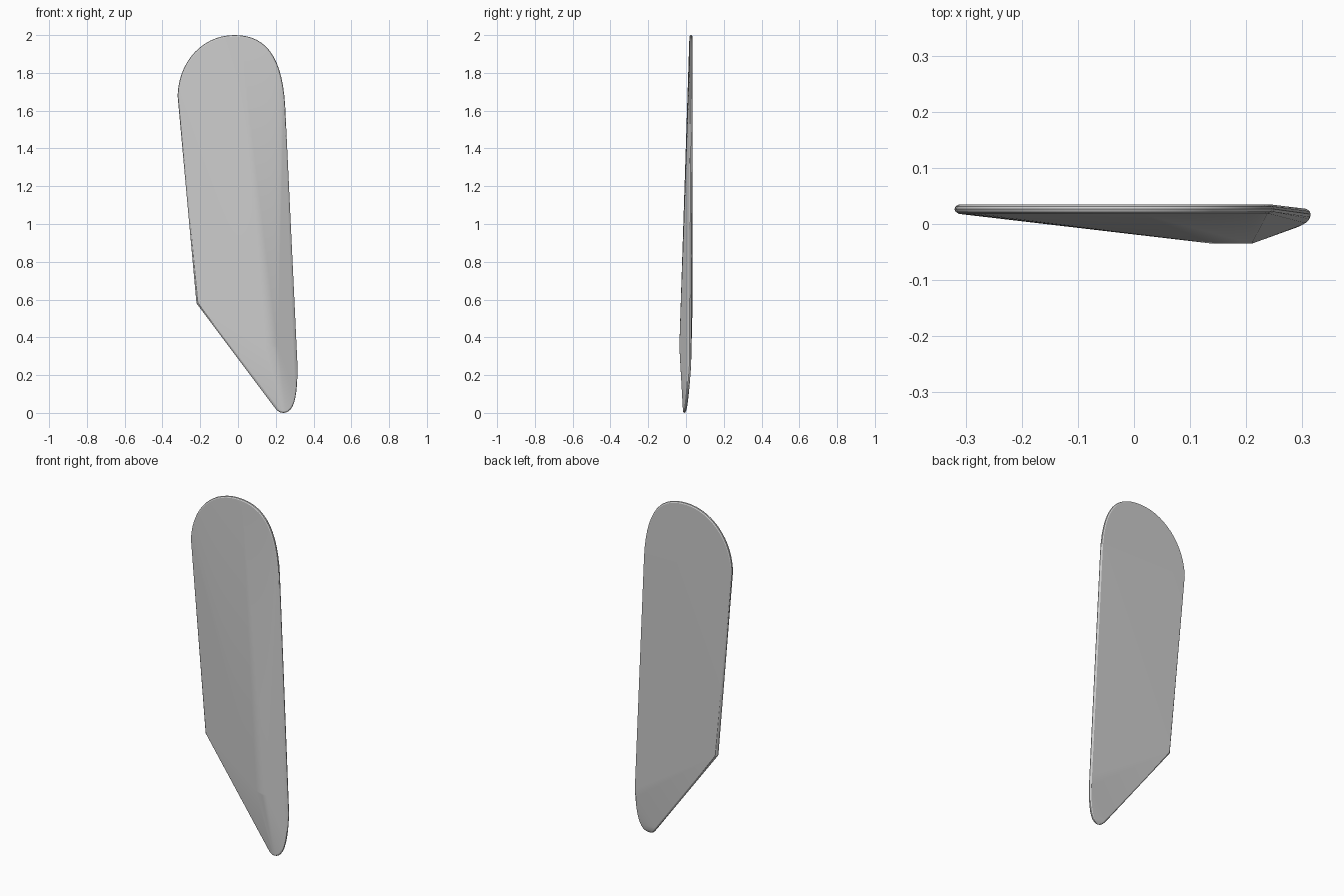
import bpy, bmesh
from mathutils import Vector

if "Cube" in bpy.data.objects:
    bpy.data.objects.remove(bpy.data.objects["Cube"])


def curve(a, b, c, d, n):
    """Points on a cubic curve, last one left out."""
    out = []
    for i in range(n):
        t = i / n
        u = 1 - t
        out.append([u**3 * a[k] + 3*u*u*t * b[k] + 3*u*t*t * c[k] + t**3 * d[k] for k in (0, 1)])
    return out


def line(a, b, n):
    return [[a[k] + (b[k] - a[k]) * i / n for k in (0, 1)] for i in range(n)]


def mix(a, b, t):
    t = max(0, min(1, t))
    return a + (b - a) * t


# Outline in x, z: rounded top, long right edge, narrow tip, slanted lower edge, left edge
outline = curve((-.32, 1.68), (-.313, 1.87), (-.18, 2), (-.02, 2), 14)
outline += curve((-.02, 2), (.14, 2), (.235, 1.9), (.25, 1.62), 14)
outline += line((.25, 1.62), (.315, .25), 1)
outline += curve((.315, .25), (.316, .06), (.29, 0), (.24, 0), 10)
outline += curve((.24, 0), (.215, 0), (.205, .015), (.185, .04), 5)
outline += line((.185, .04), (-.22, .58), 1)
outline += line((-.22, .58), (-.32, 1.68), 1)


def rim_depths(x, z):
    """Front and back depth of the rim."""
    if x > 0:
        if z > .25:
            return mix(.008, .018, (z - .25) / 1.37), mix(.027, .035, (z - .25) / 1.37)
        t = (z / .25) ** .6
        return mix(-.016, .008, t), mix(-.002, .027, t)
    return mix(.008, .018, (z - .58) / 1.1), .035


# Blade body: hull around the rounded rim and the ridge on the front
bm = bmesh.new()
n = len(outline)
for i, (x, z) in enumerate(outline):
    p, q = outline[i - 1], outline[(i + 1) % n]
    tangent = Vector((q[0] - p[0], q[1] - p[1])).normalized()
    inward = Vector((tangent.y, -tangent.x))
    front, back = rim_depths(x, z)
    for inset, f in ((.008, 0), (.002, .22), (0, .5), (.002, .78), (.008, 1)):
        bm.verts.new((x + inward.x * inset, mix(front, back, f), z + inward.y * inset))
for x, z in ((.14, .36), (.18, .345), (.21, .35)):
    bm.verts.new((x, -.035, z))
bmesh.ops.convex_hull(bm, input=bm.verts[:])
loose = [v for v in bm.verts if not v.link_faces]
bmesh.ops.delete(bm, geom=loose, context='VERTS')
bmesh.ops.recalc_face_normals(bm, faces=bm.faces[:])

mesh = bpy.data.meshes.new("blade")
bm.to_mesh(mesh)
bm.free()
blade = bpy.data.objects.new("blade", mesh)
bpy.context.collection.objects.link(blade)

grey = bpy.data.materials.new("light grey")
grey.diffuse_color = (.6, .6, .6, 1)
grey.use_nodes = True
grey.node_tree.nodes["Principled BSDF"].inputs["Base Color"].default_value = grey.diffuse_color
mesh.materials.append(grey)

# Smooth only the gentle bends, and keep the big faces flat
bpy.context.view_layer.objects.active = blade
blade.select_set(True)
bpy.ops.object.shade_smooth_by_angle(angle=.2)
weighted = blade.modifiers.new("flat faces", 'WEIGHTED_NORMAL')
weighted.keep_sharp = True
weighted.weight = 100
